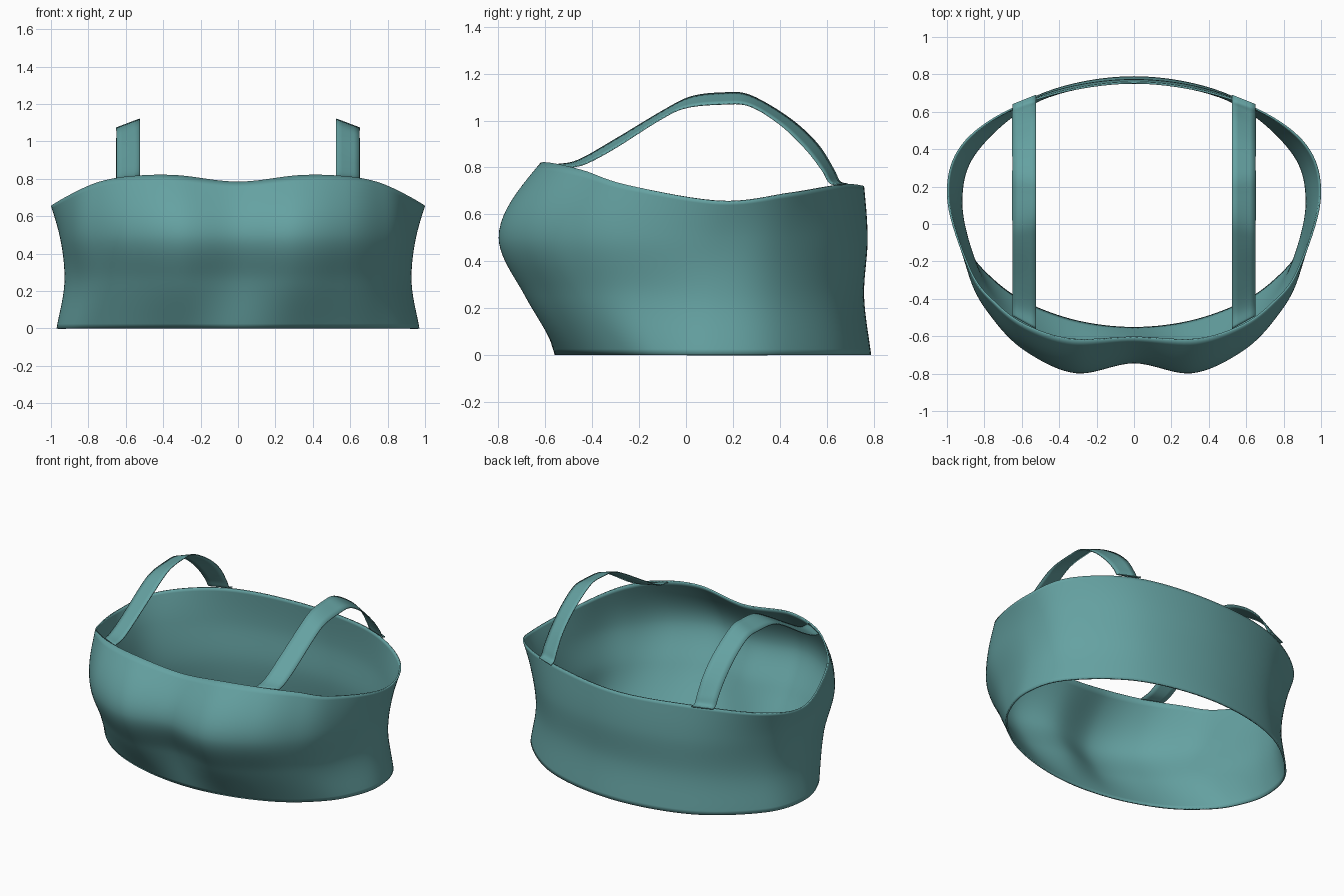
import bpy, bmesh
from mathutils import Vector

if "Cube" in bpy.data.objects:
    bpy.data.objects.remove(bpy.data.objects["Cube"])

mat = bpy.data.materials.new("teal_fabric")
mat.diffuse_color = (0.13, 0.36, 0.36, 1)
mat.use_nodes = True
mat.node_tree.nodes["Principled BSDF"].inputs["Base Color"].default_value = mat.diffuse_color


def hermite(a, b, ta, tb, u):
    return (a * (2*u**3 - 3*u**2 + 1) + ta * (u**3 - 2*u**2 + u)
            + b * (3*u**2 - 2*u**3) + tb * (u**3 - u**2))


def smooth_path(pts, n, mirror=False):
    """Catmull-Rom path; mirror makes the ends symmetric across x = 0."""
    p = [Vector(q) for q in pts]
    flip = lambda v: Vector((-v.x, v.y, v.z))
    first = flip(p[1]) if mirror else 2*p[0] - p[1]
    last = flip(p[-2]) if mirror else 2*p[-1] - p[-2]
    p = [first] + p + [last]
    out = []
    for i in range(1, len(p) - 2):
        for k in range(n):
            out.append(hermite(p[i], p[i+1], (p[i+1]-p[i-1])/2, (p[i+2]-p[i])/2, k/n))
    return out + [p[-2]]


def column(knots, n):
    """Vertical curve through knots, parametrised by height."""
    z = [k.z for k in knots]
    s = [(knots[i+1]-knots[i]) / (z[i+1]-z[i]) for i in range(len(z)-1)]
    t = [s[0]]
    for i in range(1, len(s)):
        h0, h1 = z[i]-z[i-1], z[i+1]-z[i]
        t.append((s[i-1]*h1 + s[i]*h0) / (h0+h1))
    t.append(s[-1]*1.5 - t[-1]*0.5)
    out = []
    for i in range(len(s)):
        h = z[i+1]-z[i]
        out += [hermite(knots[i], knots[i+1], t[i]*h, t[i+1]*h, k/n) for k in range(n)]
    return out + [knots[-1]]


def grid_object(name, cols, closed, thickness, offset):
    bm = bmesh.new()
    vs = [[bm.verts.new(p) for p in c] for c in cols]
    for i in range(len(vs) if closed else len(vs) - 1):
        a, b = vs[i], vs[(i+1) % len(vs)]
        for j in range(len(a) - 1):
            bm.faces.new((a[j], b[j], b[j+1], a[j+1]))
    me = bpy.data.meshes.new(name)
    bm.to_mesh(me)
    bm.free()
    me.materials.append(mat)
    ob = bpy.data.objects.new(name, me)
    bpy.context.collection.objects.link(ob)
    bpy.context.view_layer.objects.active = ob
    ob.select_set(True)
    bpy.ops.object.shade_smooth_by_angle()
    ob.select_set(False)
    mod = ob.modifiers.new("thickness", 'SOLIDIFY')
    mod.thickness, mod.offset = thickness, offset
    return ob


# Half outlines from front centre round to back centre
hem = [(0, -.56), (.30, -.525), (.57, -.43), (.76, -.30), (.90, -.13),
       (.97, .12), (.88, .40), (.52, .687), (0, .79)]
waist = [(0, -.64), (.30, -.685), (.55, -.58), (.73, -.43), (.85, -.22),
         (.928, .12), (.84, .40), (.50, .67), (0, .76)]
bust = [(0, -.745), (.31, -.798), (.58, -.68), (.76, -.50), (.88, -.28),
        (.955, .12), (.87, .41), (.52, .68), (0, .775)]
rim = [(0, -.61, .785), (.33, -.62, .82), (.57, -.55, .815), (.74, -.43, .785),
       (.88, -.25, .725), (1.0, .15, .655), (.90, .45, .69), (.53, .67, .728), (0, .76, .72)]

# Body band
levels = [[(x, y, z) for x, y in ring] for ring, z in ((hem, 0), (waist, .25), (bust, .5))]
curves = [smooth_path(r, 10, True) for r in levels + [rim]]
half = [column(k, 10) for k in zip(*curves)]
other = [[Vector((-p.x, p.y, p.z)) for p in c] for c in half[-2:0:-1]]
grid_object("body_band", half + other, True, 0.010, -1)

# Shoulder straps: inner and outer edge paths as (y, z)
inner = [(-.56, .81), (-.46, .83), (-.30, .92), (-.10, 1.04), (.02, 1.10), (.15, 1.117),
         (.27, 1.108), (.44, 1.01), (.56, .90), (.63, .79), (.655, .74), (.69, .728)]
outer = [(-.49, .80), (-.42, .82), (-.30, .885), (-.11, 1.005), (.0, 1.055), (.15, 1.07),
         (.27, 1.063), (.40, .985), (.51, .88), (.58, .79), (.61, .738), (.64, .725)]
for side, label in ((1, "right"), (-1, "left")):
    a = smooth_path([(side * .525, y, z) for y, z in inner], 6)
    b = smooth_path([(side * .65, y, z) for y, z in outer], 6)
    if side < 0:
        a, b = b, a
    grid_object(label + "_strap", [[p.lerp(q, k/4) for k in range(5)] for p, q in zip(b, a)],
                False, 0.006, 0)
